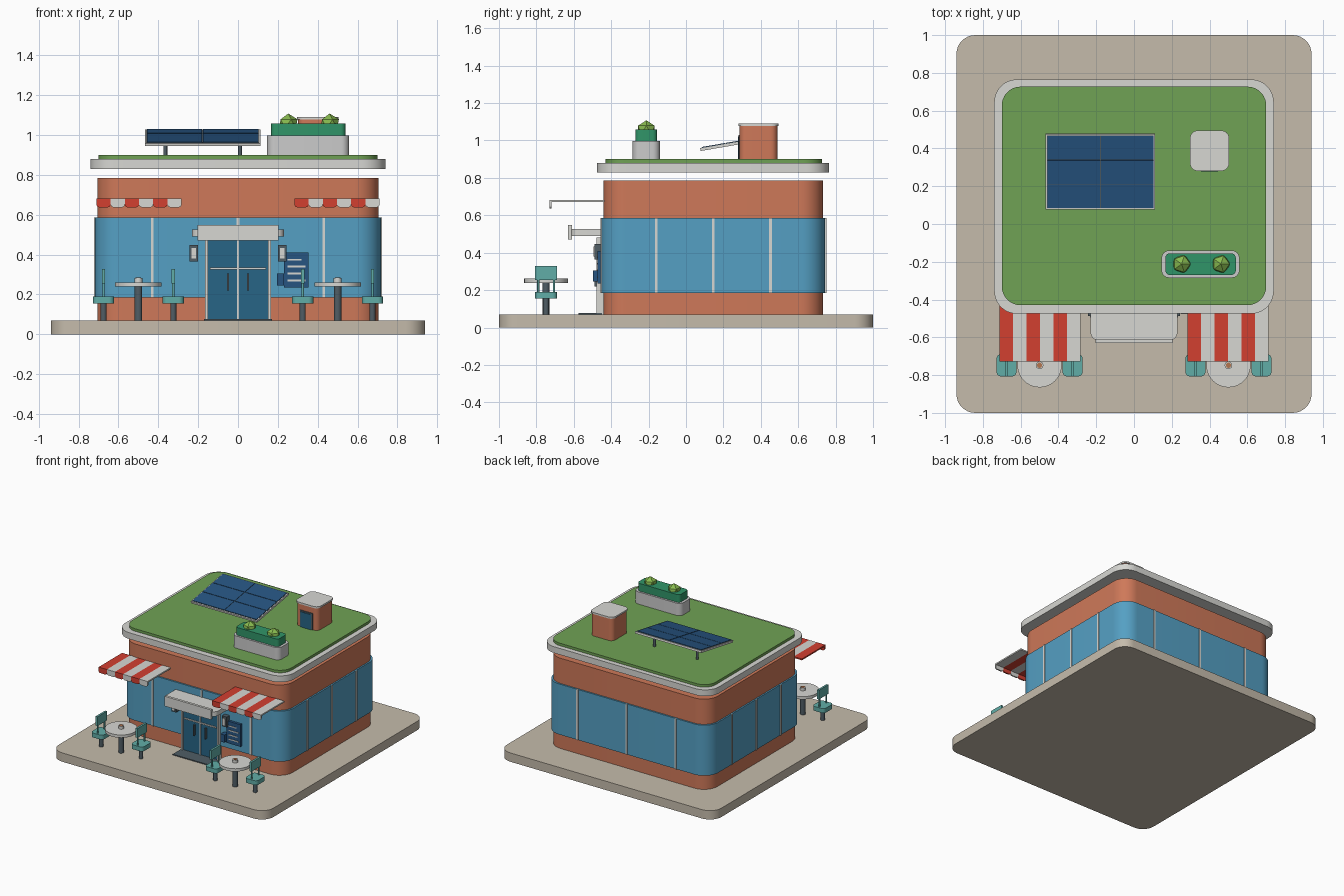
import bpy, bmesh, math
from mathutils import Matrix

if "Cube" in bpy.data.objects:
    bpy.data.objects.remove(bpy.data.objects["Cube"])

COLORS = {
    "stone": (0.56, 0.50, 0.41), "brick": (0.62, 0.19, 0.10), "glass": (0.09, 0.35, 0.55),
    "white": (0.68, 0.68, 0.65), "grass": (0.16, 0.36, 0.09), "door": (0.02, 0.13, 0.24),
    "navy": (0.02, 0.09, 0.22), "red": (0.65, 0.05, 0.03), "teal": (0.12, 0.42, 0.39),
    "dark": (0.08, 0.11, 0.13), "hedge": (0.03, 0.30, 0.14), "bush": (0.25, 0.50, 0.08),
    "coffee": (0.45, 0.18, 0.08), "planter": (0.58, 0.58, 0.57),
}
MATS = {}
for key, c in COLORS.items():
    MATS[key] = bpy.data.materials.new(key)
    MATS[key].diffuse_color = (*c, 1)


def finish(name, bm, mat):
    bmesh.ops.recalc_face_normals(bm, faces=bm.faces)
    me = bpy.data.meshes.new(name)
    bm.to_mesh(me)
    bm.free()
    me.materials.append(MATS[mat])
    ob = bpy.data.objects.new(name, me)
    bpy.context.collection.objects.link(ob)
    return ob


def prism(name, pts, z0, z1, mat):
    """Extrude a plan outline from z0 to z1."""
    bm = bmesh.new()
    face = bm.faces.new([bm.verts.new((x, y, z0)) for x, y in pts])
    ext = bmesh.ops.extrude_face_region(bm, geom=[face])["geom"]
    bmesh.ops.translate(bm, vec=(0, 0, z1 - z0),
                        verts=[v for v in ext if isinstance(v, bmesh.types.BMVert)])
    return finish(name, bm, mat)


def block(name, x, y, z, mat, r=0, seg=8, corners=(1, 1, 1, 1)):
    """Box from (min, max) ranges; vertical corners rounded by r (back-right first, anticlockwise)."""
    spots = [(x[1], y[1], -1, -1), (x[0], y[1], 1, -1), (x[0], y[0], 1, 1), (x[1], y[0], -1, 1)]
    pts = []
    for i, (cx, cy, sx, sy) in enumerate(spots):
        if r and corners[i]:
            for k in range(seg + 1):
                a = math.pi / 2 * (i + k / seg)
                pts.append((cx + sx * r + r * math.cos(a), cy + sy * r + r * math.sin(a)))
        else:
            pts.append((cx, cy))
    return prism(name, pts, z[0], z[1], mat)


def rod(name, x, y, z, r, mat, seg=24):
    pts = [(x + r * math.cos(2 * math.pi * k / seg), y + r * math.sin(2 * math.pi * k / seg))
           for k in range(seg)]
    return prism(name, pts, z[0], z[1], mat)


# Plot and building shell
block("ground_slab", (-.94, .94), (-1, 1), (0, .07), "stone", .1)
block("brick_body", (-.706, .706), (-.44, .732), (.07, .785), "brick", .12, 12)
block("window_band", (-.718, .718), (-.452, .744), (.185, .585), "glass", .125, 12)
block("roof_slab", (-.74, .74), (-.475, .765), (.83, .88), "white", .12, 12)
block("roof_lawn", (-.70, .70), (-.43, .727), (.88, .90), "grass", .1, 12)

# Window mullions on all four sides
for i, x in enumerate((-.43, 0, .43)):
    block(f"front_mullion_{i}", (x - .007, x + .007), (-.458, -.448), (.185, .585), "white")
    block(f"back_mullion_{i}", (x - .007, x + .007), (.74, .75), (.185, .585), "white")
for i, y in enumerate((-.16, .146, .452)):
    for side, s in (("left", -1), ("right", 1)):
        block(f"{side}_mullion_{i}", sorted((s * .714, s * .724)), (y - .007, y + .007),
              (.185, .585), "white")

# Entrance doors
block("door_glass", (-.16, .16), (-.468, -.43), (.07, .48), "door")
for s in (-1, 1):
    block("door_post", (s * .158 - .007, s * .158 + .007), (-.478, -.44), (.07, .48), "white")
    block("door_handle", (s * .05 - .004, s * .05 + .004), (-.488, -.466), (.22, .305), "dark")
block("door_center_strip", (-.005, .005), (-.474, -.46), (.07, .48), "white")
block("door_crossbar", (-.14, .14), (-.476, -.46), (.325, .335), "white")
block("door_mat", (-.17, .17), (-.575, -.45), (.07, .077), "dark")

# Canopy with blank sign board
block("canopy", (-.23, .23), (-.615, -.45), (.49, .527), "white", .04, 8, (0, 0, 1, 1))
block("sign_board", (-.203, .203), (-.63, -.61), (.47, .548), "white")

# Wall lamps
for s in (-1, 1):
    x = s * .222
    block("lamp_housing", (x - .021, x + .021), (-.488, -.45), (.365, .447), "dark")
    block("lamp_panel", (x - .012, x + .012), (-.495, -.485), (.38, .432), "white")

# Menu board with plain strips
block("menu_board", (.23, .353), (-.472, -.45), (.235, .41), "navy")
for i, (z, w) in enumerate(((.375, .07), (.34, .09), (.305, .08), (.27, .09))):
    block(f"menu_strip_{i}", (.248, .248 + w), (-.476, -.47), (z - .004, z + .004), "white")
block("menu_box", (.195, .23), (-.497, -.45), (.245, .305), "navy")


def awning(x0):
    """Six striped panels, each with a round-cornered valance tab."""
    w = .428 / 6
    for i in range(6):
        mat = "white" if i % 2 else "red"
        a, b = x0 + i * w, x0 + (i + 1) * w
        block("awning_stripe", (a, b), (-.722, -.435), (.67, .681), mat)
        tab = block("awning_tab", (a, b), (.637, .681), (.718, .729), mat, .016, 5, (0, 0, 1, 1))
        tab.data.transform(Matrix.Rotation(math.pi / 2, 4, "X"))


awning(-.711)
awning(.283)


def chair(x, y):
    rod("chair_leg", x, y, (.07, .16), .015, "dark")
    block("chair_seat", (x - .053, x + .053), (y - .059, y + .059), (.155, .19), "teal", .025)
    for s in (-1, 1):
        rod("chair_back_post", x, y + s * .042, (.185, .265), .006, "teal", 12)
    block("chair_back", (x - .008, x + .008), (y - .059, y + .059), (.255, .328), "teal")


# Tables, cups and chairs
for tx in (-.5, .5):
    ty = -.748
    rod("table_stem", tx, ty, (.07, .24), .019, "dark")
    rod("table_top", tx, ty, (.239, .261), .117, "white", 40)
    rod("cup", tx, ty, (.26, .283), .02, "white")
    rod("coffee", tx, ty, (.28, .285), .014, "coffee")
    for s in (-1, 1):
        chair(tx + s * .175, ty)

# Tilted solar panel with 2 x 3 cells
tilt = Matrix.Translation((-.178, .277, .987)) @ Matrix.Rotation(math.radians(9.7), 4, "X")
panel = [block("solar_frame", (-.29, .29), (-.203, .203), (-.009, .006), "white"),
         block("solar_backing", (-.282, .282), (-.195, .195), (0, .008), "dark")]
for i in range(2):
    for j in range(3):
        x, y = -.28 + i * .282, -.193 + j * .13
        panel.append(block("solar_cell", (x, x + .278), (y, y + .126), (.006, .011), "navy"))
for ob in panel:
    ob.data.transform(tilt)
for x in (-.365, .01):
    rod("solar_leg", x, .38, (.895, 1.0), .01, "dark", 16)

# Roof access hut
block("hut_body", (.302, .498), (.287, .488), (.895, 1.077), "brick", .035)
block("hut_cap", (.296, .504), (.281, .495), (1.077, 1.09), "white", .042)
block("hut_door_frame", (.345, .455), (.281, .30), (.90, 1.03), "dark")
block("hut_door", (.355, .445), (.277, .30), (.90, 1.02), "door")

# Roof planter with hedge and low-poly bushes
block("planter_box", (.146, .558), (-.285, -.14), (.895, .997), "planter", .04)
block("planter_hedge", (.166, .539), (-.27, -.155), (.997, 1.058), "hedge", .025)
for x in (.252, .46):
    bm = bmesh.new()
    bmesh.ops.create_icosphere(bm, subdivisions=1, radius=.052,
                               matrix=Matrix.Translation((x, -.212, 1.056)))
    finish("bush", bm, "bush")

# Smooth the rounded corners, keep hard edges
objs = list(bpy.context.collection.objects)
for ob in objs:
    ob.select_set(True)
bpy.context.view_layer.objects.active = objs[0]
bpy.ops.object.shade_smooth_by_angle(angle=math.radians(32))

for m in bpy.data.materials:
    if m.users and not m.is_grease_pencil:
        m.use_nodes = True
        m.node_tree.nodes["Principled BSDF"].inputs["Base Color"].default_value = m.diffuse_color
